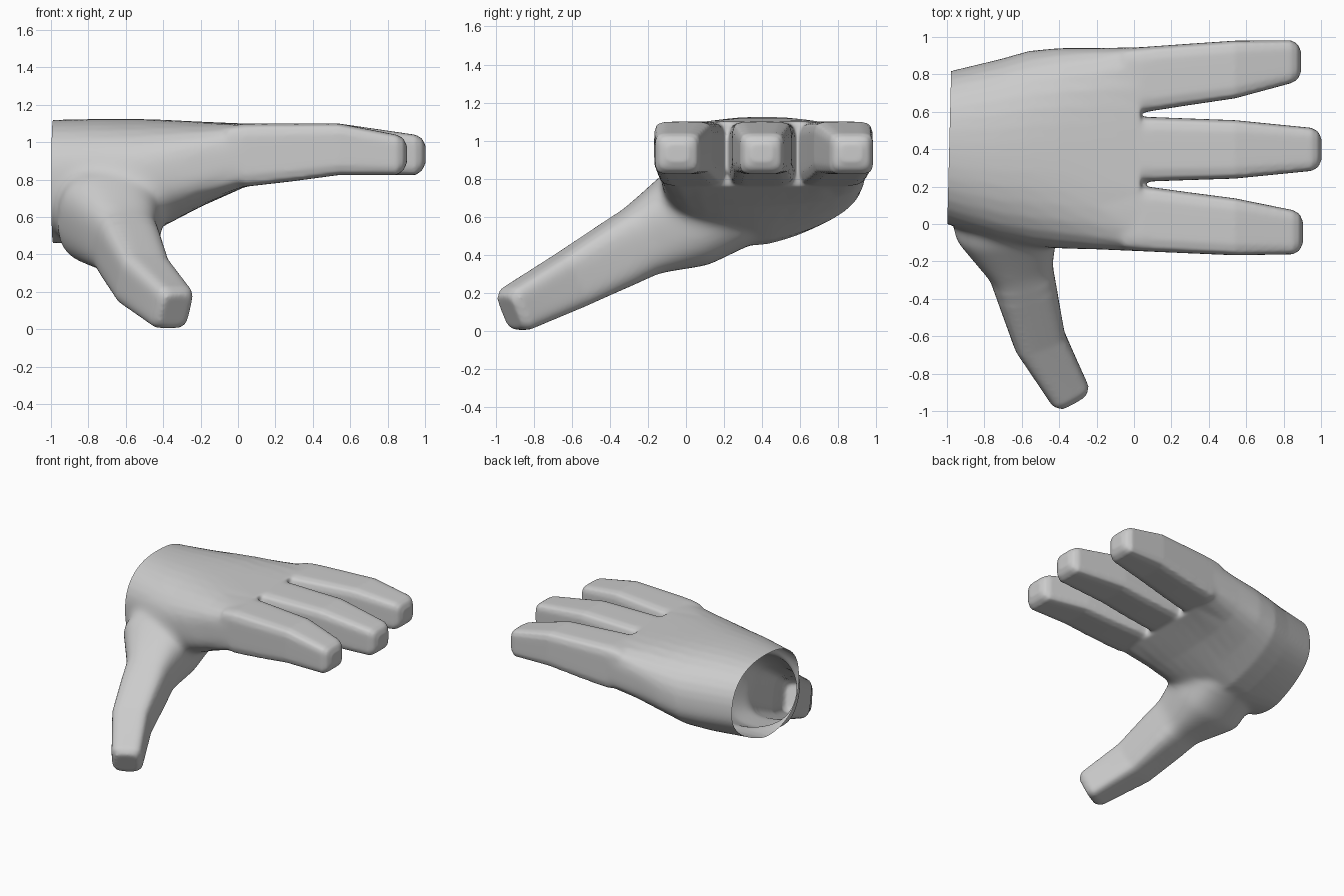
import bpy, bmesh
from math import cos, sin, pi
from mathutils import Vector

if "Cube" in bpy.data.objects:
    bpy.data.objects.remove(bpy.data.objects["Cube"])


def outline(n, count):
    """Unit superellipse: n=2 is round, larger n is boxier."""
    pts = []
    for i in range(count):
        a = 2 * pi * (i + 0.5) / count
        c, s = cos(a), sin(a)
        r = (abs(c) ** n + abs(s) ** n) ** (-1 / n)
        pts.append((c * r, s * r))
    return pts


def loft(name, rings):
    """Closed tube through a list of rings of points."""
    bm = bmesh.new()
    loops = [[bm.verts.new(p) for p in ring] for ring in rings]
    count = len(loops[0])
    for a, b in zip(loops, loops[1:]):
        for i in range(count):
            j = (i + 1) % count
            bm.faces.new((a[i], a[j], b[j], b[i]))
    bm.faces.new(loops[0])
    bm.faces.new(loops[-1])
    bmesh.ops.recalc_face_normals(bm, faces=bm.faces[:])
    mesh = bpy.data.meshes.new(name)
    bm.to_mesh(mesh)
    bm.free()
    obj = bpy.data.objects.new(name, mesh)
    bpy.context.collection.objects.link(obj)
    return obj


def x_ring(x, y0, y1, z0, z1, n, count, lift=0.0):
    """Ring across the x axis; lift raises the lower outer side."""
    ring = []
    for u, v in outline(n, count):
        if v < 0:
            v *= 1 - lift * max(0, u)
        ring.append((x, (y0 + y1) / 2 + u * (y1 - y0) / 2, (z0 + z1) / 2 + v * (z1 - z0) / 2))
    return ring


# palm, from wrist to knuckles
palm_sections = [
    (-1.06, 0.02, 0.79, 0.46, 1.12, 2.4, 0.32),
    (-0.97, -0.01, 0.82, 0.46, 1.12, 2.4, 0.32),
    (-0.72, -0.09, 0.88, 0.45, 1.125, 2.5, 0.32),
    (-0.56, -0.12, 0.925, 0.47, 1.125, 2.6, 0.32),
    (-0.40, -0.13, 0.94, 0.55, 1.12, 2.9, 0.28),
    (-0.20, -0.135, 0.94, 0.655, 1.11, 3.6, 0.15),
    (0.035, -0.145, 0.945, 0.76, 1.10, 7.0, 0.0),
]
hand = loft("hand", [x_ring(*s[:6], 40, s[6]) for s in palm_sections])


# fingers: base, middle and tip ranges across y, and the tip's x
def finger(name, base, mid, tip, end):
    sections = [
        (-0.06, base[0] + 0.01, base[1] - 0.01, 0.80, 1.085, 7),
        (0.035, *base, 0.762, 1.10, 7),
        (0.28, (base[0] + mid[0]) / 2, (base[1] + mid[1]) / 2, 0.79, 1.10, 7),
        (0.54, *mid, 0.825, 1.10, 7),
        (end - 0.05, *tip, 0.825, 1.04, 6),
        (end - 0.015, tip[0] + 0.02, tip[1] - 0.02, 0.85, 1.02, 5),
        (end + 0.003, tip[0] + 0.06, tip[1] - 0.06, 0.89, 0.98, 4),
    ]
    return loft(name, [x_ring(*s, 28) for s in sections])


parts = [
    finger("index_finger", (-0.145, 0.205), (-0.167, 0.137), (-0.162, 0.074), 0.90),
    finger("middle_finger", (0.226, 0.574), (0.243, 0.555), (0.284, 0.514), 1.0),
    finger("outer_finger", (0.595, 0.945), (0.672, 0.98), (0.753, 0.982), 0.89),
]

# thumb: centre, half width, half thickness, squareness
thumb_sections = [
    ((-0.66, 0.25, 0.73), 0.27, 0.29, 2.5),
    ((-0.685, -0.01, 0.58), 0.285, 0.265, 2.8),
    ((-0.61, -0.23, 0.475), 0.175, 0.192, 3.5),
    ((-0.51, -0.61, 0.265), 0.14, 0.15, 5.0),
    ((-0.352, -0.897, 0.115), 0.112, 0.122, 5.0),
    ((-0.334, -0.929, 0.098), 0.085, 0.095, 4.0),
]
centres = [Vector(s[0]) for s in thumb_sections]
rings = []
for i, (c, (_, w, t, n)) in enumerate(zip(centres, thumb_sections)):
    d = (centres[min(i + 1, len(centres) - 1)] - centres[max(i - 1, 0)]).normalized()
    side = d.cross(Vector((0, 0, 1))).normalized()
    up = side.cross(d)
    rings.append([c + side * (u * w) + up * (v * t) for u, v in outline(n, 28)])
parts.append(loft("thumb", rings))

# merge everything into one even skin
for p in parts:
    mod = hand.modifiers.new("join_" + p.name, 'BOOLEAN')
    mod.operation = 'UNION'
    mod.solver = 'EXACT'
    mod.object = p
remesh = hand.modifiers.new("even_skin", 'REMESH')
remesh.mode = 'VOXEL'
remesh.voxel_size = 0.011
bpy.context.view_layer.update()
skin = bpy.data.meshes.new_from_object(hand.evaluated_get(bpy.context.evaluated_depsgraph_get()))
skin.name = "hand_skin"
hand.modifiers.clear()
hand.data = skin
for p in parts:
    bpy.data.objects.remove(p)

bm = bmesh.new()
bm.from_mesh(skin)


def relax(verts, steps):
    for _ in range(steps):
        bmesh.ops.smooth_vert(bm, verts=verts, factor=0.5,
                              use_axis_x=True, use_axis_y=True, use_axis_z=True)


# blend the thumb root and the outer knuckles, then soften the whole skin
root = Vector((-0.66, -0.02, 0.58))
relax([v for v in bm.verts if (v.co - root).length < 0.42], 20)
relax([v for v in bm.verts if (v.co - root).length < 0.36], 30)
relax([v for v in bm.verts if -0.15 < v.co.x < 0.03], 5)
relax([v for v in bm.verts if v.co.x < 0.1], 6)
relax(bm.verts[:], 2)

# open the wrist
bmesh.ops.bisect_plane(bm, geom=bm.verts[:] + bm.edges[:] + bm.faces[:],
                       plane_co=(-0.998, 0, 0), plane_no=(-1, 0.025, 0), clear_outer=True)
bm.to_mesh(skin)
bm.free()

bpy.ops.object.select_all(action='DESELECT')
hand.select_set(True)
bpy.context.view_layer.objects.active = hand
bpy.ops.object.shade_smooth_by_angle(angle=0.9)
